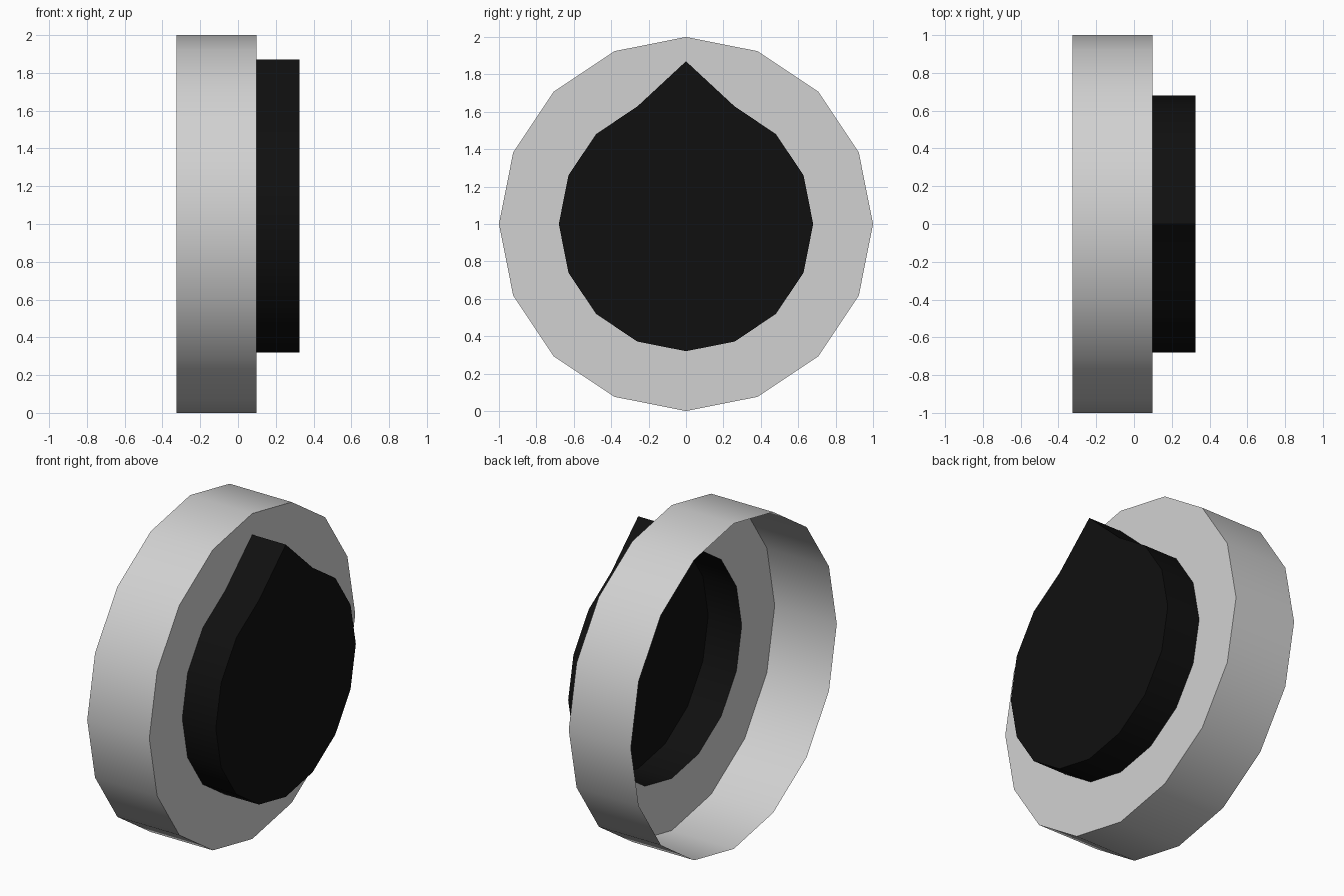
import bpy, bmesh
from math import sin, cos, pi, radians

cube = bpy.data.objects.get("Cube")
if cube:
    bpy.data.objects.remove(cube, do_unlink=True)

SIDES = 16
BACK_X, STEP_X, FRONT_X = -0.325, 0.097, 0.325


def material(name, level):
    mat = bpy.data.materials.new(name)
    mat.use_nodes = True
    colour = (level, level, level, 1)
    mat.diffuse_color = colour
    mat.node_tree.nodes["Principled BSDF"].inputs["Base Color"].default_value = colour
    return mat


def outline(x, radius, tip=None):
    """Polygon across the x axis; the top corner can be pulled out to a tip."""
    points = []
    for i in range(SIDES):
        a = 2 * pi * i / SIDES
        r = tip if tip and i == 0 else radius
        points.append((x, r * sin(a), 1 + r * cos(a)))
    return points


def shell(name, loops, mat, capped=False):
    """Join successive outlines with quads, optionally closing the last one."""
    bm = bmesh.new()
    rings = [[bm.verts.new(p) for p in loop] for loop in loops]
    for a, b in zip(rings, rings[1:]):
        for i in range(SIDES):
            j = (i + 1) % SIDES
            bm.faces.new((a[i], b[i], b[j], a[j]))
    if capped:
        bm.faces.new(rings[-1][::-1])
    mesh = bpy.data.meshes.new(name)
    bm.to_mesh(mesh)
    bm.free()
    mesh.materials.append(mat)
    obj = bpy.data.objects.new(name, mesh)
    bpy.context.collection.objects.link(obj)
    bpy.ops.object.select_all(action="DESELECT")
    obj.select_set(True)
    bpy.context.view_layer.objects.active = obj
    bpy.ops.object.shade_smooth_by_angle(angle=radians(35))
    return obj


grey = material("light grey", 0.64)
black = material("black", 0.005)

# Open-backed base: outer wall and the flat face around the pointer opening
shell("dial_base", [outline(BACK_X, 1), outline(STEP_X, 1),
                    outline(STEP_X, 0.68, 0.87)], grey)

# Raised hollow pointer, closed at the front
shell("dial_pointer", [outline(STEP_X, 0.68, 0.87),
                       outline(FRONT_X, 0.68, 0.87)], black, capped=True)
